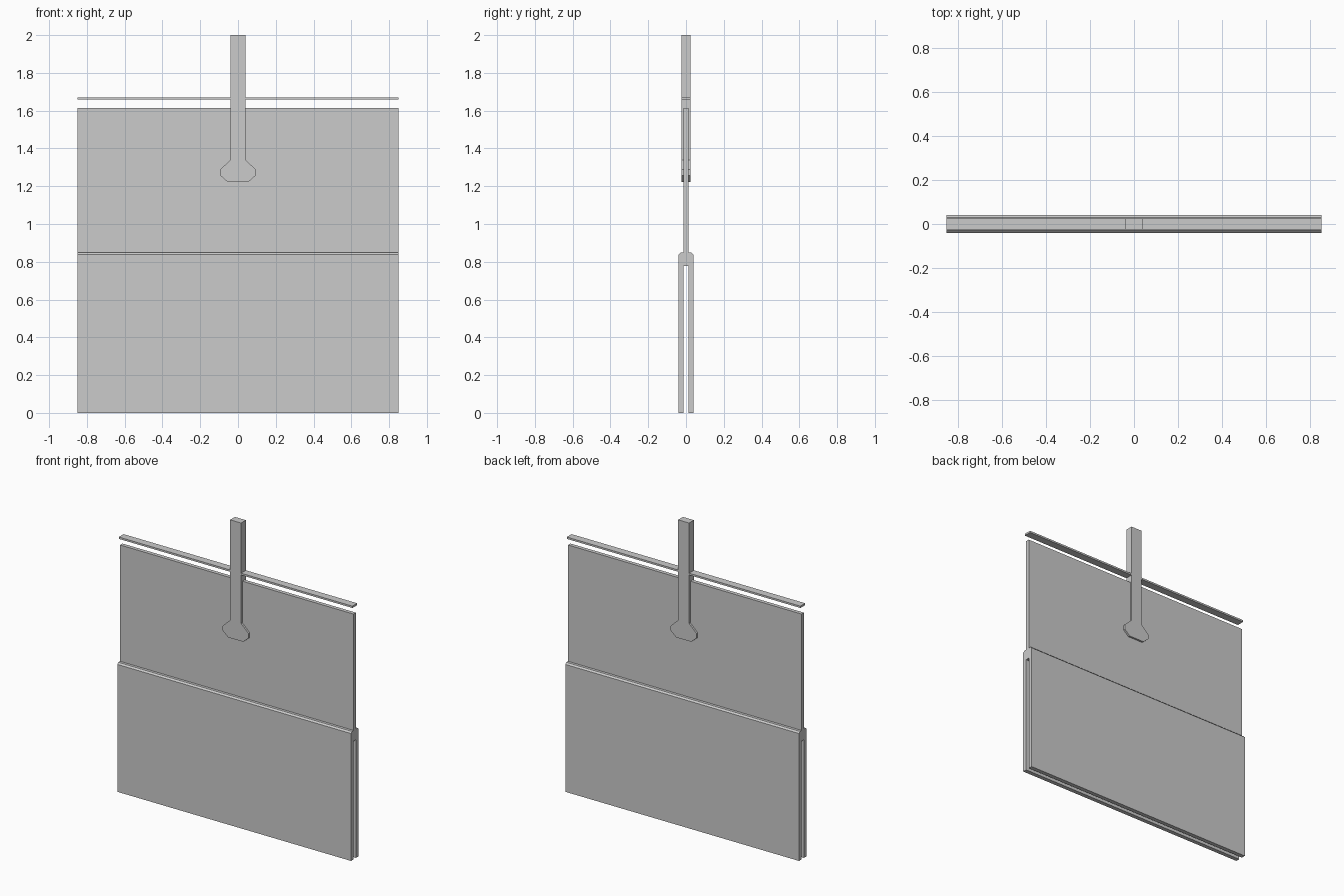
import bpy, bmesh
from mathutils import Vector

if "Cube" in bpy.data.objects:
    bpy.data.objects.remove(bpy.data.objects["Cube"])


def prism(name, profile, to_3d, sweep):
    """Extrude a closed 2D profile along the sweep vector."""
    bm = bmesh.new()
    face = bm.faces.new([bm.verts.new(to_3d(a, b)) for a, b in profile])
    ext = bmesh.ops.extrude_face_region(bm, geom=[face])
    verts = [g for g in ext["geom"] if isinstance(g, bmesh.types.BMVert)]
    bmesh.ops.translate(bm, verts=verts, vec=Vector(sweep))
    bmesh.ops.recalc_face_normals(bm, faces=bm.faces)
    mesh = bpy.data.meshes.new(name)
    bm.to_mesh(mesh)
    bm.free()
    obj = bpy.data.objects.new(name, mesh)
    bpy.context.collection.objects.link(obj)
    return obj


def mirrored(half):
    """Complete a half profile by mirroring its first coordinate."""
    return half + [(-a, b) for a, b in reversed(half)]


HALF_W = 0.85
T = 0.0125        # half thickness of the panel and slot
D = 0.025         # half depth of the stem and rail


def across(name, half):
    # y-z section swept over the full width
    return prism(name, mirrored(half), lambda y, z: (-HALF_W, y, z), (2 * HALF_W, 0, 0))


# Slotted lower sleeve and thin upper panel in one section
across("slotted_panel", [(T, 1.613), (T, 0.848), (0.03, 0.848), (0.04, 0.838),
                         (0.04, 0), (T, 0), (T, 0.777)])

# Thin rail floating above the panel
across("top_rail", [(D, 1.67), (D, 1.658)])

# Stem with a flared foot
stem = [(0.04, 2), (0.04, 1.34), (0.094, 1.288), (0.094, 1.257), (0.055, 1.223)]
prism("flared_stem", mirrored(stem), lambda x, z: (x, -D, z), (0, 2 * D, 0))
